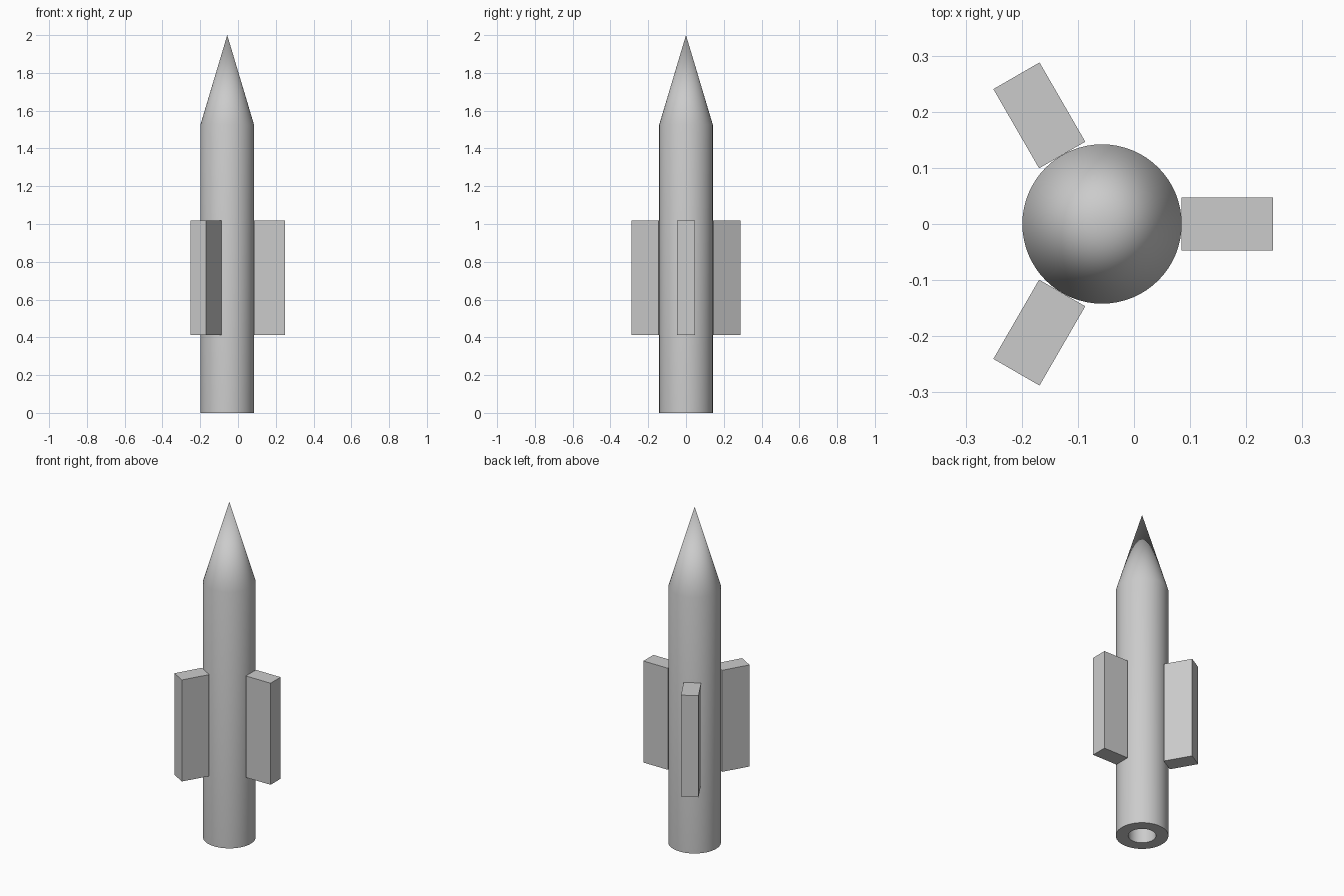
import bpy, bmesh, math
from mathutils import Matrix, Vector

if "Cube" in bpy.data.objects:
    bpy.data.objects.remove(bpy.data.objects["Cube"])

AXIS_X = -0.057      # body axis, offset so the three fins are centred overall
RADIUS = 0.142
BORE = 0.075
SHOULDER = 1.525

grey = bpy.data.materials.new("light_grey")
grey.diffuse_color = (0.6, 0.6, 0.6, 1)
grey.use_nodes = True
grey.node_tree.nodes["Principled BSDF"].inputs["Base Color"].default_value = grey.diffuse_color


def add_object(name, bm):
    bmesh.ops.recalc_face_normals(bm, faces=bm.faces)
    mesh = bpy.data.meshes.new(name)
    bm.to_mesh(mesh)
    bm.free()
    mesh.materials.append(grey)
    obj = bpy.data.objects.new(name, mesh)
    obj.location.x = AXIS_X
    bpy.context.collection.objects.link(obj)
    return obj


# Body: lathed tube with a nozzle bore and a pointed nose
profile = [(0, SHOULDER), (BORE, SHOULDER), (BORE, 0), (RADIUS, 0),
           (RADIUS, SHOULDER), (0, 2.0)]
bm = bmesh.new()
verts = [bm.verts.new((r, 0, z)) for r, z in profile]
edges = [bm.edges.new(pair) for pair in zip(verts, verts[1:])]
bmesh.ops.spin(bm, geom=verts + edges, cent=(0, 0, 0), axis=(0, 0, 1),
               angle=math.tau, steps=64, use_duplicate=False)
bmesh.ops.remove_doubles(bm, verts=bm.verts, dist=1e-5)
body = add_object("rocket_body", bm)
bpy.context.view_layer.objects.active = body
body.select_set(True)
bpy.ops.object.shade_smooth_by_angle(angle=math.radians(30))
body.select_set(False)

# Fins: three rectangular blocks touching the body, 120 degrees apart
FIN_SIZE = Vector((0.163, 0.095, 0.605))
for i in range(3):
    bm = bmesh.new()
    place = (Matrix.Rotation(i * math.tau / 3, 4, 'Z')
             @ Matrix.Translation((RADIUS + FIN_SIZE.x / 2, 0, 0.715))
             @ Matrix.Diagonal(FIN_SIZE).to_4x4())
    bmesh.ops.create_cube(bm, size=1, matrix=place)
    add_object(f"fin_{i + 1}", bm)
